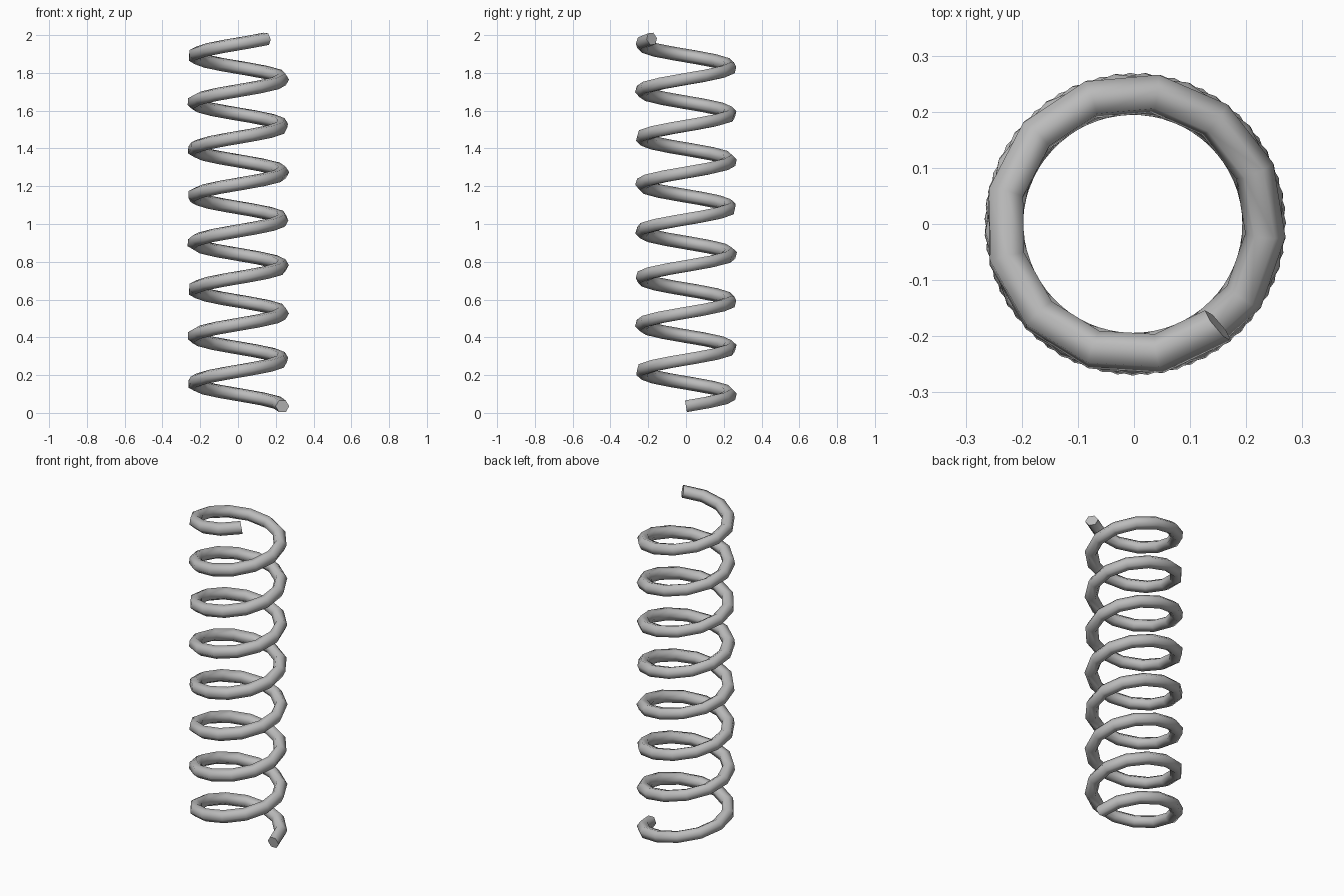
import bpy, bmesh, math
from mathutils import Vector

cube = bpy.data.objects.get("Cube")
if cube:
    bpy.data.objects.remove(cube)

RADIUS, WIRE, PITCH, START_Z = 0.235, 0.036, 0.2475, 0.035
TURNS, STEPS, SIDES = 7.86, 99, 6

# Grey steel
steel = bpy.data.materials.new("grey_steel")
steel.use_nodes = True
steel.diffuse_color = (0.5, 0.5, 0.5, 1)
steel.node_tree.nodes["Principled BSDF"].inputs["Base Color"].default_value = (0.5, 0.5, 0.5, 1)

# Coil: a faceted wire section swept along a rising helix, slowly rolling
bm = bmesh.new()
rings = []
rise = PITCH / math.tau
for i in range(STEPS + 1):
    a = math.tau * TURNS * i / STEPS
    out = Vector((math.cos(a), math.sin(a), 0))
    tangent = Vector((-RADIUS * out.y, RADIUS * out.x, rise)).normalized()
    up = out.cross(tangent)
    centre = out * RADIUS + Vector((0, 0, START_Z + rise * a))
    roll = a * rise / RADIUS
    ring = []
    for k in range(SIDES):
        b = math.tau * k / SIDES + roll
        ring.append(bm.verts.new(centre + WIRE * (out * math.cos(b) + up * math.sin(b))))
    rings.append(ring)
for lower, upper in zip(rings, rings[1:]):
    for k in range(SIDES):
        n = (k + 1) % SIDES
        bm.faces.new((lower[k], lower[n], upper[n], upper[k]))

# Flat ends of the wire
bm.faces.new(rings[0])
bm.faces.new(rings[-1])
bmesh.ops.recalc_face_normals(bm, faces=bm.faces)

mesh = bpy.data.meshes.new("spring_coil")
bm.to_mesh(mesh)
bm.free()
mesh.materials.append(steel)
coil = bpy.data.objects.new("spring_coil", mesh)
bpy.context.collection.objects.link(coil)
bpy.context.view_layer.objects.active = coil
coil.select_set(True)
bpy.ops.object.shade_smooth_by_angle(angle=math.radians(70))
